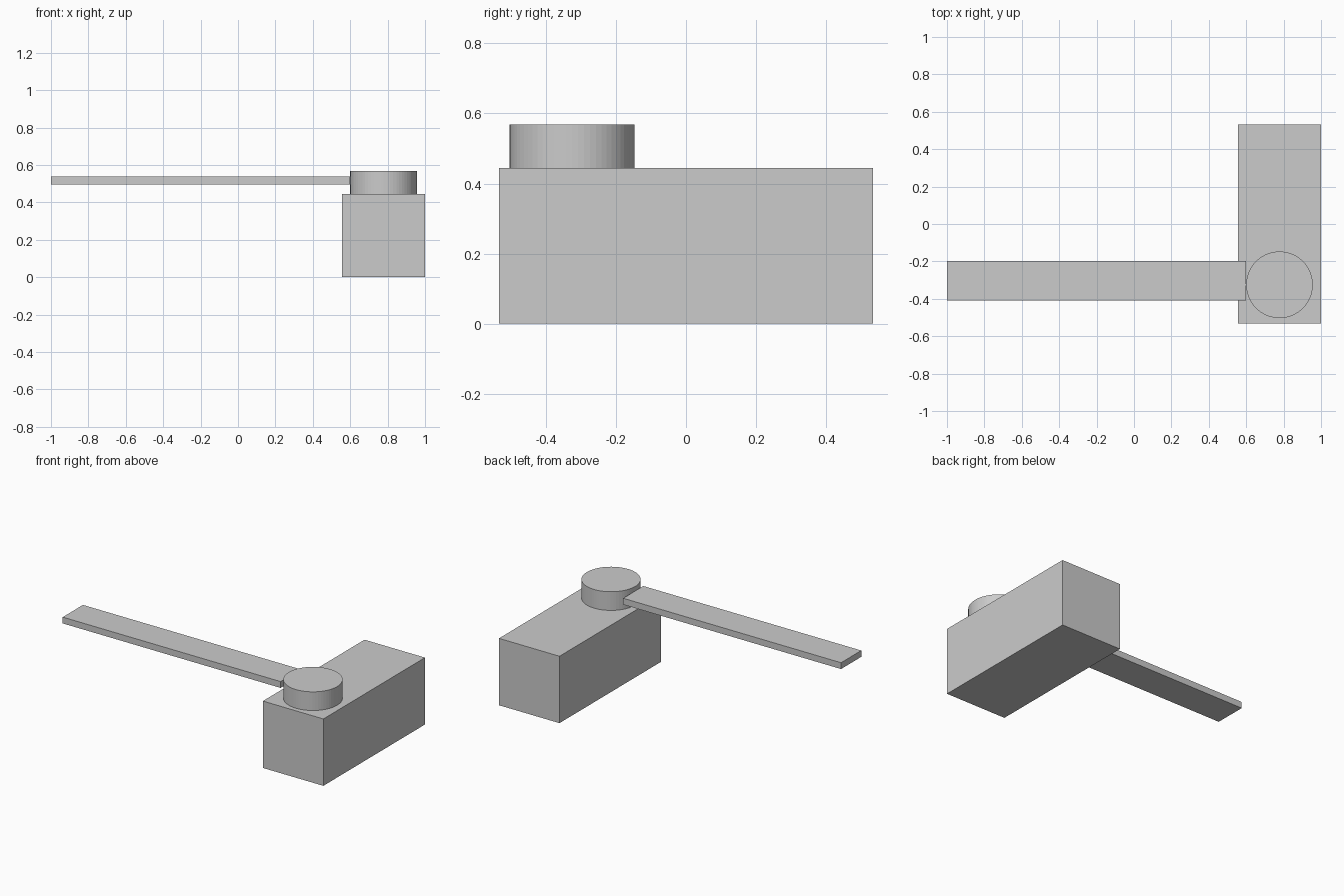
import bpy

if "Cube" in bpy.data.objects:
    bpy.data.objects.remove(bpy.data.objects["Cube"])


def box(name, lo, hi):
    """Axis-aligned box between two corners."""
    centre = [(a + b) / 2 for a, b in zip(lo, hi)]
    bpy.ops.mesh.primitive_cube_add(size=1, location=centre)
    obj = bpy.context.object
    obj.name = name
    obj.scale = [b - a for a, b in zip(lo, hi)]
    bpy.ops.object.transform_apply(location=False, rotation=False, scale=True)
    return obj


# Heavy rectangular body
box("body", (0.556, -0.533, 0.0), (1.0, 0.533, 0.444))

# Round pivot hub on top of the body, near the front
hub_bottom, hub_top = 0.444, 0.568
bpy.ops.mesh.primitive_cylinder_add(
    vertices=64, radius=0.178, depth=hub_top - hub_bottom,
    location=(0.778, -0.325, (hub_bottom + hub_top) / 2))
bpy.context.object.name = "pivot_hub"

# Long flat arm reaching left from the hub
box("arm", (-1.0, -0.41, 0.496), (0.6, -0.198, 0.538))
